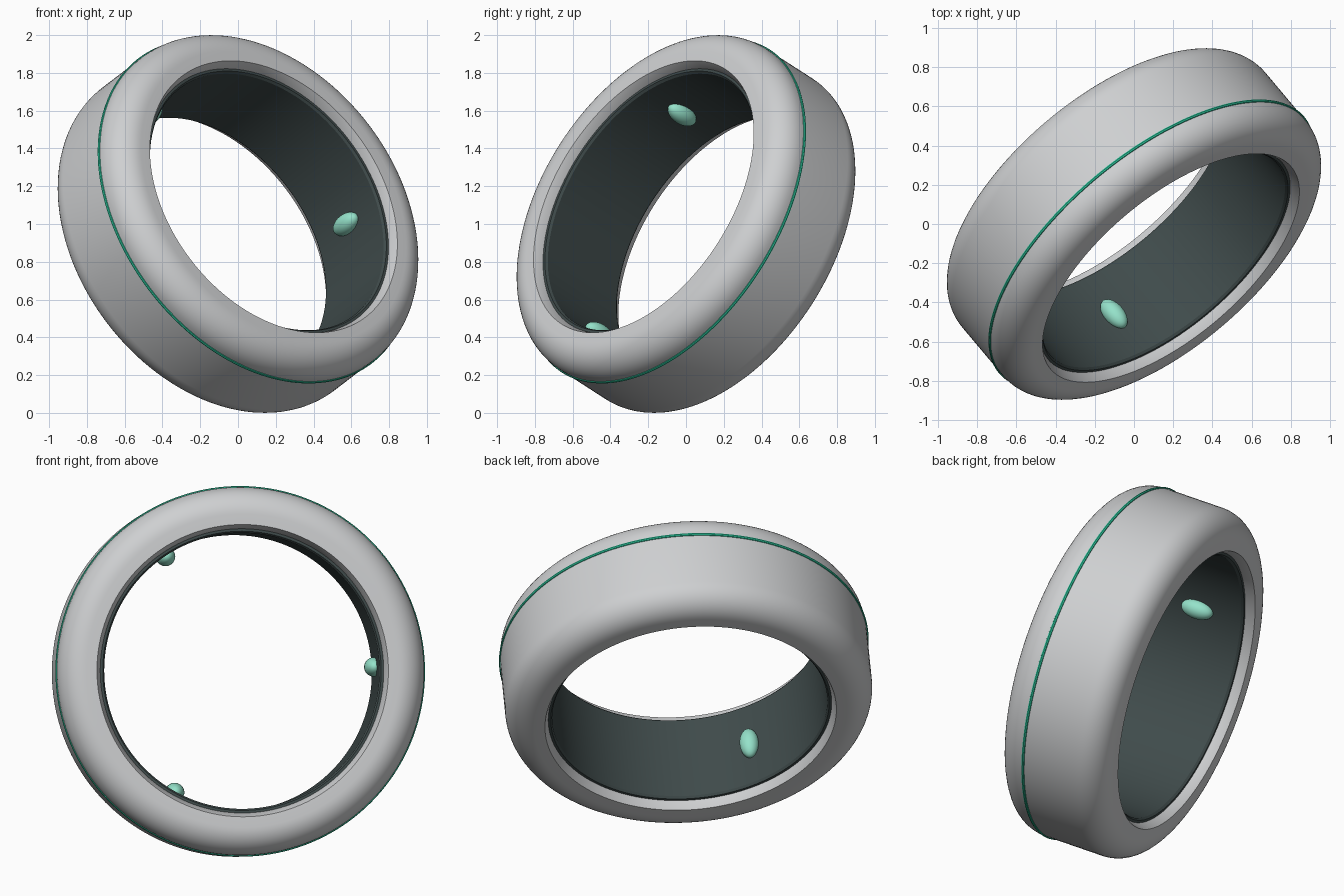
import bpy, bmesh, math
from mathutils import Vector, Matrix

if "Cube" in bpy.data.objects:
    bpy.data.objects.remove(bpy.data.objects["Cube"])

AXIS = Vector((0.577, -0.687, 0.442)).normalized()
# Ring frame: local z runs along the ring axis, local x points at the first sensor
side = Vector((0.766, 0.643, 0.0))
side = (side - AXIS * side.dot(AXIS)).normalized()
up = AXIS.cross(side)
FRAME = Matrix.Translation((0, 0, 1)) @ Matrix((side, up, AXIS)).transposed().to_4x4()
SEGMENTS = 160


def material(name, color):
    m = bpy.data.materials.new(name)
    m.diffuse_color = (*color, 1)
    m.use_nodes = True
    m.node_tree.nodes["Principled BSDF"].inputs["Base Color"].default_value = m.diffuse_color
    return m


grey = material("light grey", (0.62, 0.63, 0.64))
dark = material("dark slate", (0.050, 0.070, 0.070))
green = material("green", (0.025, 0.56, 0.33))
mint = material("mint", (0.30, 0.76, 0.59))


def finish(bm, name, mat, matrix):
    bmesh.ops.recalc_face_normals(bm, faces=bm.faces)
    mesh = bpy.data.meshes.new(name)
    bm.to_mesh(mesh)
    bm.free()
    mesh.materials.append(mat)
    obj = bpy.data.objects.new(name, mesh)
    bpy.context.collection.objects.link(obj)
    obj.matrix_world = matrix
    bpy.ops.object.select_all(action='DESELECT')
    obj.select_set(True)
    bpy.context.view_layer.objects.active = obj
    bpy.ops.object.shade_smooth_by_angle(angle=math.radians(25))
    return obj


def lathe(name, profile, mat):
    """Revolve a closed (radius, height) profile about the ring axis."""
    bm = bmesh.new()
    rings = []
    for i in range(SEGMENTS):
        a = 2 * math.pi * i / SEGMENTS
        rings.append([bm.verts.new((r * math.cos(a), r * math.sin(a), h)) for r, h in profile])
    n = len(profile)
    for i in range(SEGMENTS):
        p, q = rings[i], rings[(i + 1) % SEGMENTS]
        for j in range(n):
            k = (j + 1) % n
            bm.faces.new((p[j], q[j], q[k], p[k]))
    return finish(bm, name, mat, FRAME)


def mirrored(half):
    return half + [(r, -h) for r, h in reversed(half)]


# Outer shell: chamfered inner lip, flat face, large rounded shoulder
R, HALF, FILLET = 1.01, 0.327, 0.15
shell = [(0.777, 0.27), (0.802, HALF)]
for i in range(13):
    a = math.pi / 2 * (1 - i / 12)
    shell.append((R - FILLET + FILLET * math.cos(a), HALF - FILLET + FILLET * math.sin(a)))
lathe("outer_shell", mirrored(shell), grey)

# Dark inner liner with a small edge bevel
lathe("inner_liner", mirrored([(0.785, 0.277), (0.766, 0.277), (0.757, 0.264)]), dark)

# Thin accent band near one shoulder
band = [(R - 0.003 + 0.010 * math.cos(t * math.pi / 4), 0.155 + 0.010 * math.sin(t * math.pi / 4))
        for t in range(8)]
lathe("accent_band", band, green)

# Three sensor bumps on the inner wall
for i in range(3):
    bm = bmesh.new()
    bmesh.ops.create_uvsphere(bm, u_segments=32, v_segments=16, radius=1)
    bmesh.ops.scale(bm, vec=(0.052, 0.053, 0.095), verts=bm.verts)
    bmesh.ops.translate(bm, vec=(0.747, 0, 0), verts=bm.verts)
    finish(bm, f"sensor_bump_{i + 1}", mint, FRAME @ Matrix.Rotation(i * 2 * math.pi / 3, 4, 'Z'))
